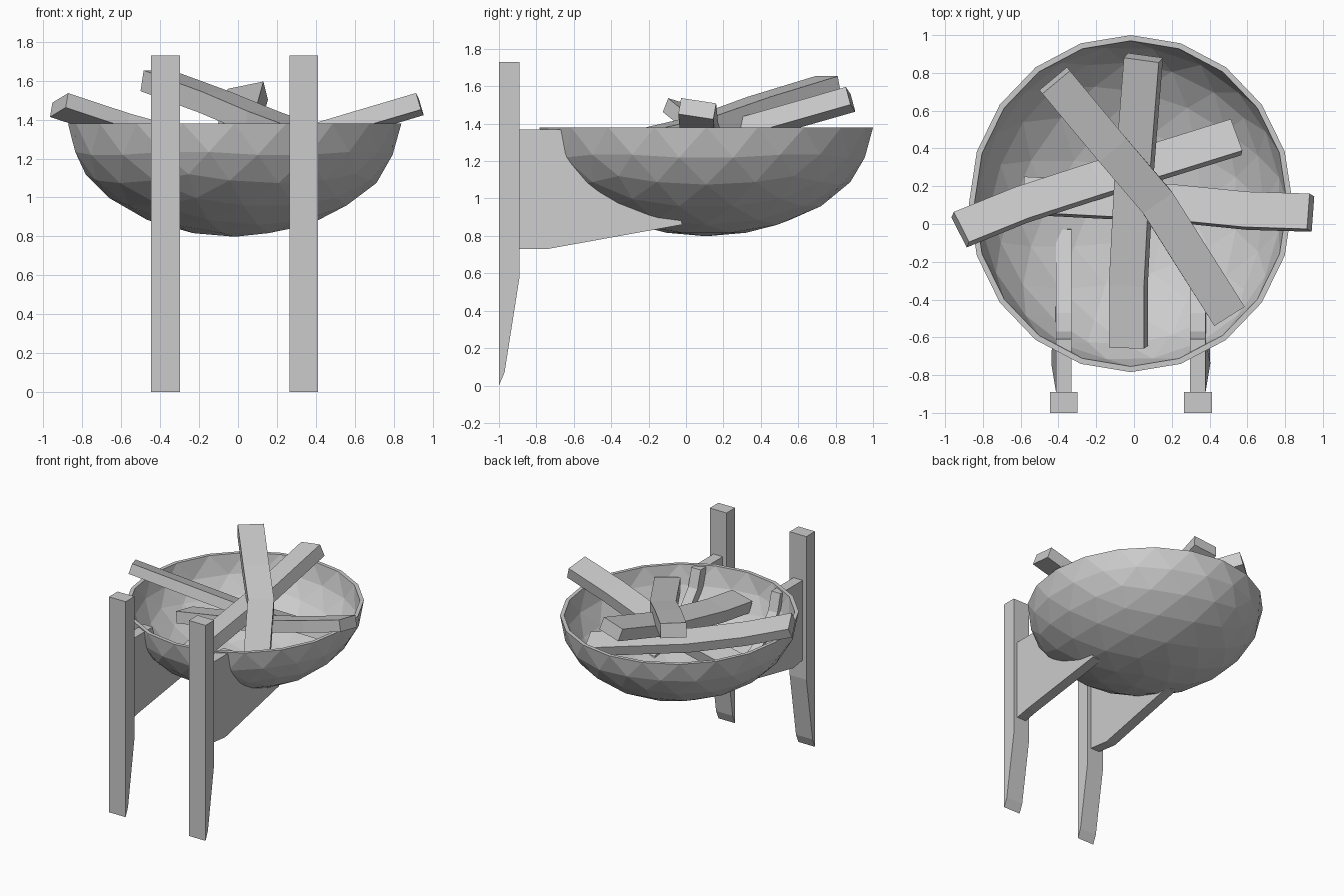
import bpy, bmesh, math
from mathutils import Vector, Matrix

if "Cube" in bpy.data.objects:
    bpy.data.objects.remove(bpy.data.objects["Cube"])

CX = -0.017  # mirror line of stand and bowl


def finish(name, bm):
    bmesh.ops.recalc_face_normals(bm, faces=bm.faces)
    mesh = bpy.data.meshes.new(name)
    bm.to_mesh(mesh)
    bm.free()
    ob = bpy.data.objects.new(name, mesh)
    bpy.context.collection.objects.link(ob)
    return ob


def skin(name, sections):
    """Join equal cross-sections into a closed solid."""
    bm = bmesh.new()
    rings = [[bm.verts.new(p) for p in sec] for sec in sections]
    for r, s in zip(rings, rings[1:]):
        for k in range(len(r)):
            n = (k + 1) % len(r)
            bm.faces.new((r[k], r[n], s[n], s[k]))
    bm.faces.new(rings[0])
    bm.faces.new(rings[-1])
    return finish(name, bm)


def plate(name, profile, x, width):
    """Thicken a (y, z) outline along x."""
    return skin(name, [[(x + e * width / 2, y, z) for y, z in profile] for e in (-1, 1)])


def log(name, path, width, thick, roll):
    """Sweep a rolled rectangle along a bent path."""
    pts = [Vector(p) for p in path]
    sections = []
    for i, p in enumerate(pts):
        d = (pts[min(i + 1, len(pts) - 1)] - pts[max(i - 1, 0)]).normalized()
        rot = Matrix.Rotation(math.radians(roll), 3, d)
        side = rot @ d.cross(Vector((0, 0, 1))).normalized()
        up = side.cross(d)
        sections.append([p + side * a * width / 2 + up * b * thick / 2
                         for a, b in ((-1, -1), (1, -1), (1, 1), (-1, 1))])
    return skin(name, sections)


# Bowl: lower half of a faceted sphere, as outer and inner shells joined at the rim
ball = bmesh.new()
bmesh.ops.create_icosphere(ball, subdivisions=3, radius=1)
lower = [[v.co.copy() for v in f.verts] for f in ball.faces if f.calc_center_median().z < 0]
ball.free()
bm = bmesh.new()
for sx, sy, sz, flip in ((0.857, 0.892, 0.582, 1), (0.828, 0.862, 0.552, -1)):
    for tri in lower:
        bm.faces.new([bm.verts.new((CX + c.x * sx, 0.108 + c.y * sy, 1.38 + c.z * sz))
                      for c in tri[::flip]])
# flat rim strip
for tri in lower:
    top = [c for c in tri if abs(c.z) < 0.001]
    if len(top) == 2:
        a, b = top
        bm.faces.new([bm.verts.new((CX + c.x * sx, 0.108 + c.y * sy, 1.38))
                      for c, sx, sy in ((a, 0.857, 0.892), (b, 0.857, 0.892),
                                        (b, 0.828, 0.862), (a, 0.828, 0.862))])
bmesh.ops.remove_doubles(bm, verts=bm.verts, dist=0.001)
finish("bowl", bm)

# Two posts with tapered feet, each with a bracket reaching under the bowl
post = [(-1, 0), (-0.97, 0.07), (-0.89, 0.58), (-0.89, 1.73), (-1, 1.73)]
bracket = [(-0.89, 0.73), (-0.74, 0.73), (-0.02, 0.86), (-0.03, 0.90), (-0.18, 0.95),
           (-0.34, 1.01), (-0.47, 1.11), (-0.57, 1.23), (-0.61, 1.37), (-0.89, 1.37)]
for label, s in (("left", -1), ("right", 1)):
    plate(label + "_post", post, CX + s * 0.355, 0.148)
    br = plate(label + "_bracket", bracket, CX + s * 0.355, 0.082)
    # bow the outer part of the bracket slightly outwards
    for v in br.data.vertices:
        if -0.8 < v.co.y < -0.65:
            v.co.x += s * 0.025

# Crossed logs lying in the bowl
log("top_log", [(-0.42, 0.76, 1.60), (-0.12, 0.40, 1.49), (0.12, 0.12, 1.39), (0.50, -0.48, 1.25)],
    0.19, 0.11, 0)
log("long_log", [(0.05, 0.88, 1.53), (0.00, 0.25, 1.35), (-0.03, -0.32, 1.24), (-0.03, -0.65, 1.19)],
    0.19, 0.10, 12)
log("left_log", [(-0.92, -0.03, 1.475), (-0.60, 0.10, 1.37), (-0.20, 0.23, 1.26), (0.54, 0.46, 1.12)],
    0.185, 0.08, -16)
log("right_log", [(0.935, 0.06, 1.48), (0.60, 0.07, 1.38), (0.20, 0.11, 1.26), (-0.58, 0.15, 1.11)],
    0.19, 0.09, 9)
